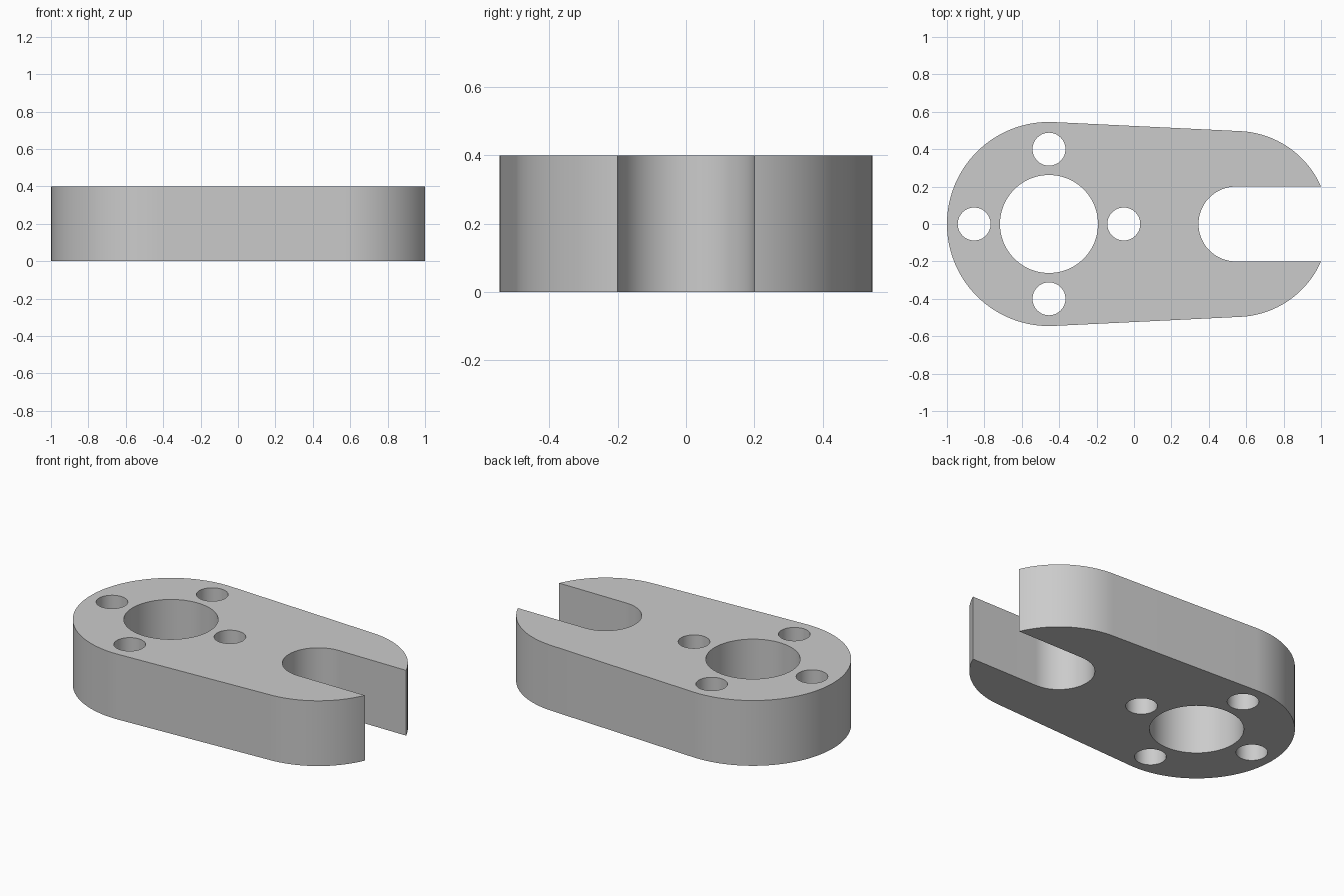
import bpy, bmesh
from math import acos, asin, cos, sin, pi, radians

cube = bpy.data.objects.get("Cube")
if cube:
    bpy.data.objects.remove(cube, do_unlink=True)

HEIGHT = 0.4
BIG_X, BIG_R = -0.4545, 0.5455      # rounded end around the bore
FORK_X, FORK_R = 0.545, 0.497       # rounded end around the slot
SLOT_R = 0.2
BORE_R, BOLT_R, BOLT_RING = 0.262, 0.088, 0.4


def arc(cx, cy, r, start, end, steps):
    return [(cx + r * cos(start + (end - start) * i / steps),
             cy + r * sin(start + (end - start) * i / steps))
            for i in range(steps + 1)]


def circle(cx, cy, r, steps):
    return arc(cx, cy, r, 0, 2 * pi, steps)[:-1]


# Outer outline: fork tip, tapered sides tangent to both ends, open slot
tangent = acos((BIG_R - FORK_R) / (FORK_X - BIG_X))
tip = asin(SLOT_R / FORK_R)
tip_x = FORK_X + FORK_R * cos(tip)
outline = arc(FORK_X, 0, FORK_R, tip, tangent, 32)
outline += arc(BIG_X, 0, BIG_R, tangent, 2 * pi - tangent, 80)
outline += arc(FORK_X, 0, FORK_R, -tangent, -tip, 32)
outline += arc(FORK_X, 0, SLOT_R, 1.5 * pi, 0.5 * pi, 48)

# Central bore and four bolt holes around it
loops = [outline, circle(BIG_X, 0, BORE_R, 96)]
for i in range(4):
    a = i * pi / 2
    loops.append(circle(BIG_X + BOLT_RING * cos(a), BOLT_RING * sin(a), BOLT_R, 48))

# Fill the profile and extrude it
bm = bmesh.new()
edges = []
for loop in loops:
    verts = [bm.verts.new((x, y, 0)) for x, y in loop]
    edges += [bm.edges.new((v, verts[i - 1])) for i, v in enumerate(verts)]
bmesh.ops.triangle_fill(bm, edges=edges, use_beauty=True, normal=(0, 0, 1))
result = bmesh.ops.extrude_face_region(bm, geom=bm.faces[:], use_keep_orig=True)
top = [g for g in result["geom"] if isinstance(g, bmesh.types.BMVert)]
bmesh.ops.translate(bm, verts=top, vec=(0, 0, HEIGHT))
bmesh.ops.recalc_face_normals(bm, faces=bm.faces[:])

mesh = bpy.data.meshes.new("forked_link_plate")
bm.to_mesh(mesh)
bm.free()
plate = bpy.data.objects.new("forked_link_plate", mesh)
bpy.context.collection.objects.link(plate)

# Plain grey finish
colour = (0.6, 0.6, 0.6, 1)
mat = bpy.data.materials.new("plain_grey")
mat.use_nodes = True
mat.diffuse_color = colour
mat.node_tree.nodes["Principled BSDF"].inputs["Base Color"].default_value = colour
mesh.materials.append(mat)

# Smooth curved walls, crisp rims
bpy.ops.object.select_all(action="DESELECT")
plate.select_set(True)
bpy.context.view_layer.objects.active = plate
bpy.ops.object.shade_smooth_by_angle(angle=radians(30))
